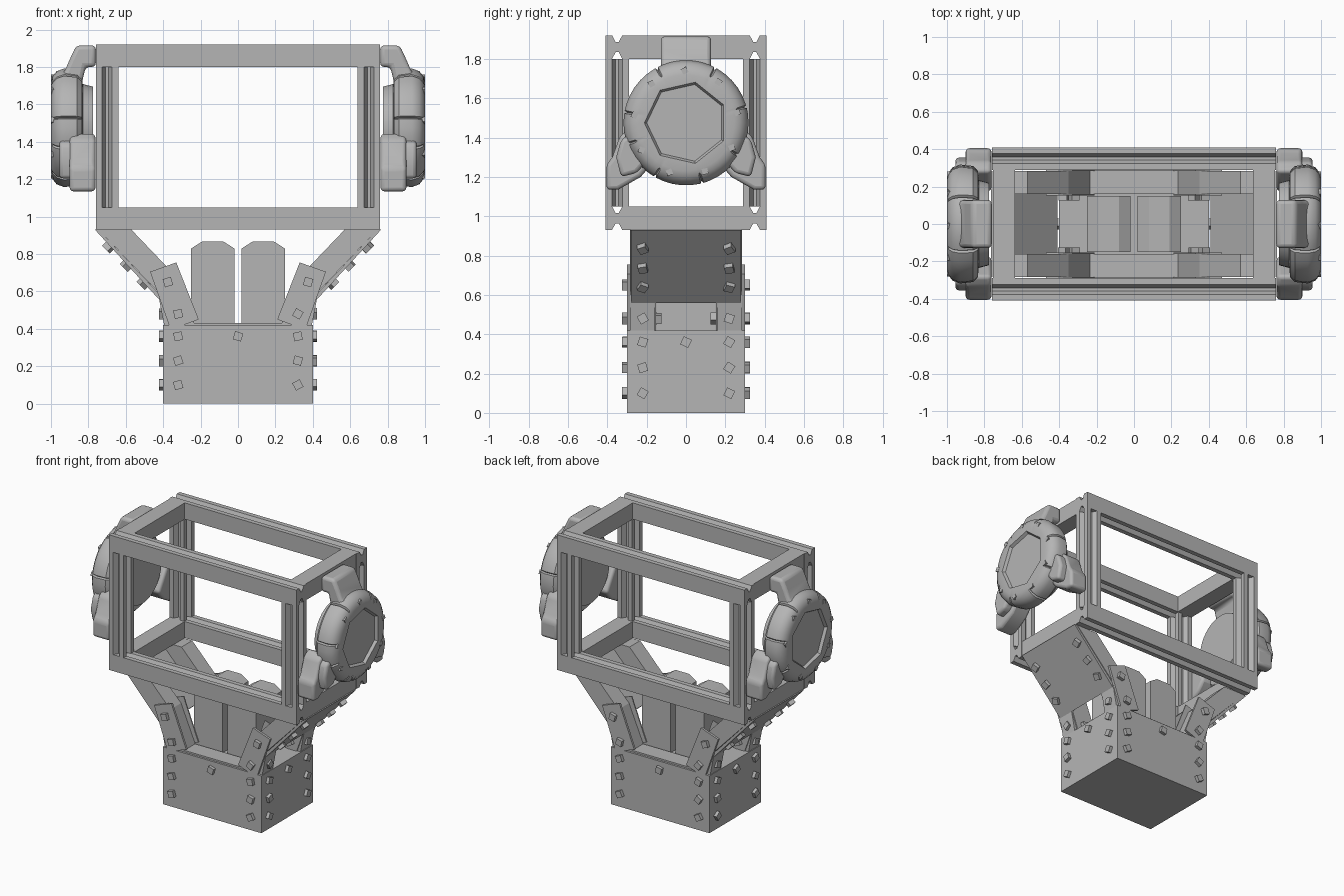
import bpy, bmesh, math, random
from mathutils import Vector, Matrix

random.seed(4)
cube = bpy.data.objects.get("Cube")
if cube:
    bpy.data.objects.remove(cube, do_unlink=True)

# One plain grey for everything
grey = bpy.data.materials.new("plain_grey")
grey.use_nodes = True
color = (0.46, 0.46, 0.46, 1)
grey.diffuse_color = color
grey.node_tree.nodes["Principled BSDF"].inputs["Base Color"].default_value = color


def finish(name, bm, bevel=0, smooth=False):
    bmesh.ops.recalc_face_normals(bm, faces=bm.faces)
    me = bpy.data.meshes.new(name)
    bm.to_mesh(me)
    bm.free()
    me.materials.append(grey)
    ob = bpy.data.objects.new(name, me)
    bpy.context.collection.objects.link(ob)
    if bevel:
        mod = ob.modifiers.new("Bevel", "BEVEL")
        mod.width, mod.segments = bevel, 3
    if smooth:
        bpy.ops.object.select_all(action="DESELECT")
        ob.select_set(True)
        bpy.context.view_layer.objects.active = ob
        bpy.ops.object.shade_smooth_by_angle(angle=math.radians(35))
    return ob


def prism(name, outline, axis, a, b, bevel=0, smooth=False):
    """Extrude a 2D outline along an axis from a to b."""
    place = {"x": lambda p, t: (t, p[0], p[1]),
             "y": lambda p, t: (p[0], t, p[1]),
             "z": lambda p, t: (p[0], p[1], t)}[axis]
    bm = bmesh.new()
    lo = [bm.verts.new(place(p, a)) for p in outline]
    hi = [bm.verts.new(place(p, b)) for p in outline]
    bm.faces.new(lo)
    bm.faces.new(hi)
    for i in range(len(lo)):
        j = (i + 1) % len(lo)
        bm.faces.new((lo[i], lo[j], hi[j], hi[i]))
    return finish(name, bm, bevel, smooth)


def rail_outline(cu, cv, slots, h=0.06):
    """Square rail section with a V slot on the listed sides (0 = -v, then counterclockwise)."""
    pts = []
    for side in range(4):
        edge = [(-h, -h)]
        if side in slots:
            edge += [(-0.026, -h), (-0.008, -h + 0.034), (0.008, -h + 0.034), (0.026, -h)]
        for u, v in edge:
            for _ in range(side):
                u, v = -v, u
            pts.append((cu + u, cv + v))
    return pts


def bolt(name, loc, normal, size=0.045):
    bm = bmesh.new()
    spin = Matrix.Rotation(random.uniform(0.2, 0.6) * random.choice((-1, 1)), 4, "Z")
    turn = Vector(normal).to_track_quat("Z", "Y").to_matrix().to_4x4()
    bmesh.ops.create_cube(bm, size=size, matrix=Matrix.Translation(loc) @ turn @ spin)
    finish(name, bm)


def flip(outline, s):
    return [(s * u, v) for u, v in outline]


SIDES = (("left", 1), ("right", -1))
ENDS = (("front", -1), ("back", 1))

# Rectangular frame of slotted rails
for lname, z in (("lower", 0.99), ("upper", 1.86)):
    for ename, e in ENDS:
        prism(f"{lname}_{ename}_rail", rail_outline(e * 0.35, z, (0, 2)), "x", -0.76, 0.76)
    for sname, s in SIDES:
        prism(f"{lname}_{sname}_crossbar", rail_outline(s * 0.695, z, (), 0.06), "y", -0.29, 0.29)
for sname, s in SIDES:
    for ename, e in ENDS:
        prism(f"{ename}_{sname}_post", rail_outline(s * 0.7, e * 0.35, (0, 1, 2, 3)), "z", 1.05, 1.80)

# Base box, rim rails and the two upright blocks
prism("base_box", [(-0.4, 0), (0.4, 0), (0.4, 0.42), (-0.4, 0.42)], "y", -0.3, 0.3)
rim = [(-0.26, 0.4), (0.26, 0.4), (0.26, 0.432), (-0.26, 0.432)]
block = [(0.02, 0.4), (0.25, 0.4), (0.25, 0.83), (0.19, 0.868), (0.08, 0.868), (0.02, 0.83)]
for ename, e in ENDS:
    prism(f"{ename}_rim_rail", rim, "y", e * 0.16, e * 0.285)
for sname, s in SIDES:
    prism(f"{sname}_upright_block", flip(block, s), "y", -0.15, 0.15)

# Splayed struts, their cover plates and gussets
strut = [(0.745, 0.93), (0.57, 0.93), (0.35, 0.7), (0.23, 0.42), (0.395, 0.42), (0.43, 0.6)]
cover = [(0.765, 0.93), (0.745, 0.93), (0.41, 0.575), (0.425, 0.56)]
gusset = [(0.47, 0.705), (0.33, 0.755), (0.21, 0.45), (0.36, 0.395)]
for sname, s in SIDES:
    prism(f"{sname}_cover_plate", flip(cover, s), "y", -0.28, 0.28)
    for ename, e in ENDS:
        prism(f"{ename}_{sname}_strut", flip(strut, s), "y", e * 0.16, e * 0.284)
        prism(f"{ename}_{sname}_outer_gusset", flip(gusset, s), "y", e * 0.284, e * 0.3)
        prism(f"{ename}_{sname}_inner_gusset", flip(gusset, s), "y", e * 0.152, e * 0.16)

# Bolts on the box, gussets and cover plates
for ename, e in ENDS:
    bolt(f"{ename}_centre_bolt", (0, e * 0.3, 0.36), (0, e, 0))
    for sname, s in SIDES:
        for z in (0.1, 0.23, 0.36):
            bolt("box_face_bolt", (s * 0.32, e * 0.302, z), (0, e, 0))
        for z in (0.1, 0.23, 0.36, 0.48):
            bolt("box_side_bolt", (s * 0.4, e * 0.22, z), (s, 0, 0))
        for x, z in ((0.375, 0.65), (0.32, 0.48)):
            bolt("outer_gusset_bolt", (s * x, e * 0.302, z), (0, e, 0))
            bolt("inner_gusset_bolt", (s * x, e * 0.148, z), (0, -e, 0))
        for x, z in ((0.69, 0.84), (0.595, 0.74), (0.505, 0.645)):
            bolt("cover_bolt", (s * x, e * 0.22, z), (s, 0, -1))
for sname, s in SIDES:
    bolt(f"{sname}_centre_bolt", (s * 0.4, 0, 0.36), (s, 0, 0))


def disc(name, s):
    """Rounded shield with cracked rim and a sunken seven-sided panel."""
    cracks = [math.radians(a) for a in (10, 62, 118, 165, 212, 255, 300, 340)]
    angles = {i * math.tau / 42: 1.0 for i in range(42)}
    for c in cracks:
        angles = {a: k for a, k in angles.items() if abs(a - c) > 0.035}
        angles.update({c - 0.025: 1.0, c: 0.955, c + 0.025: 1.0})
    # x, radius, rim row gets cracks, row follows the panel polygon
    rows = [(0.775, 0.22, 0, 0), (0.83, 0.235, 0, 0), (0.835, 0.285, 1, 0), (0.86, 0.31, 1, 0),
            (0.93, 0.318, 1, 0), (0.97, 0.303, 1, 0), (0.992, 0.275, 1, 0), (1.0, 0.245, 0, 0),
            (1.0, 0.212, 0, 1), (0.98, 0.2, 0, 1)]
    step = math.tau / 7
    bm = bmesh.new()
    loops = []
    for x, r, crack, poly in rows:
        loop = []
        for a in sorted(angles):
            k = angles[a] if crack else 1.0
            if poly:
                k = math.cos(step / 2) / math.cos((a % step) - step / 2)
            loop.append(bm.verts.new((s * x, -math.cos(a) * r * k, 1.475 + math.sin(a) * r * k)))
        loops.append(loop)
    n = len(loops[0])
    for p, q in zip(loops, loops[1:]):
        for i in range(n):
            j = (i + 1) % n
            bm.faces.new((p[i], p[j], q[j], q[i]))
    bm.faces.new(loops[0])
    bm.faces.new(loops[-1])
    finish(name, bm, smooth=True)


# Side shields with one top and two lower claws gripping the frame
top_claw = [(0.76, 1.915), (0.865, 1.915), (0.9, 1.84), (0.93, 1.77), (0.975, 1.74),
            (0.975, 1.69), (0.84, 1.69), (0.815, 1.8), (0.76, 1.8)]
low_claw = [(0.17, 1.27), (0.28, 1.45), (0.335, 1.41), (0.375, 1.3), (0.405, 1.26), (0.405, 1.135),
            (0.345, 1.135), (0.23, 1.2)]
low_lump = [(0.2, 1.28), (0.28, 1.42), (0.33, 1.39), (0.355, 1.3), (0.33, 1.2), (0.25, 1.22)]
for sname, s in SIDES:
    disc(f"{sname}_shield", s)
    prism(f"{sname}_top_claw", flip(top_claw, s), "y", -0.128, 0.128, 0.022, True)
    for ename, e in ENDS:
        prism(f"{ename}_{sname}_lower_claw", flip(low_claw, e), "x", s * 0.762, s * 0.9, 0.02, True)
        prism(f"{ename}_{sname}_claw_knuckle", flip(low_lump, e), "x", s * 0.85, s * 0.955, 0.02, True)
    for i in range(9):
        a = i * math.tau / 9 + 0.2
        bolt(f"{sname}_shield_stud",
             (s * 0.985, math.cos(a) * 0.265, 1.475 + math.sin(a) * 0.265), (s, 0, 0), 0.03)
